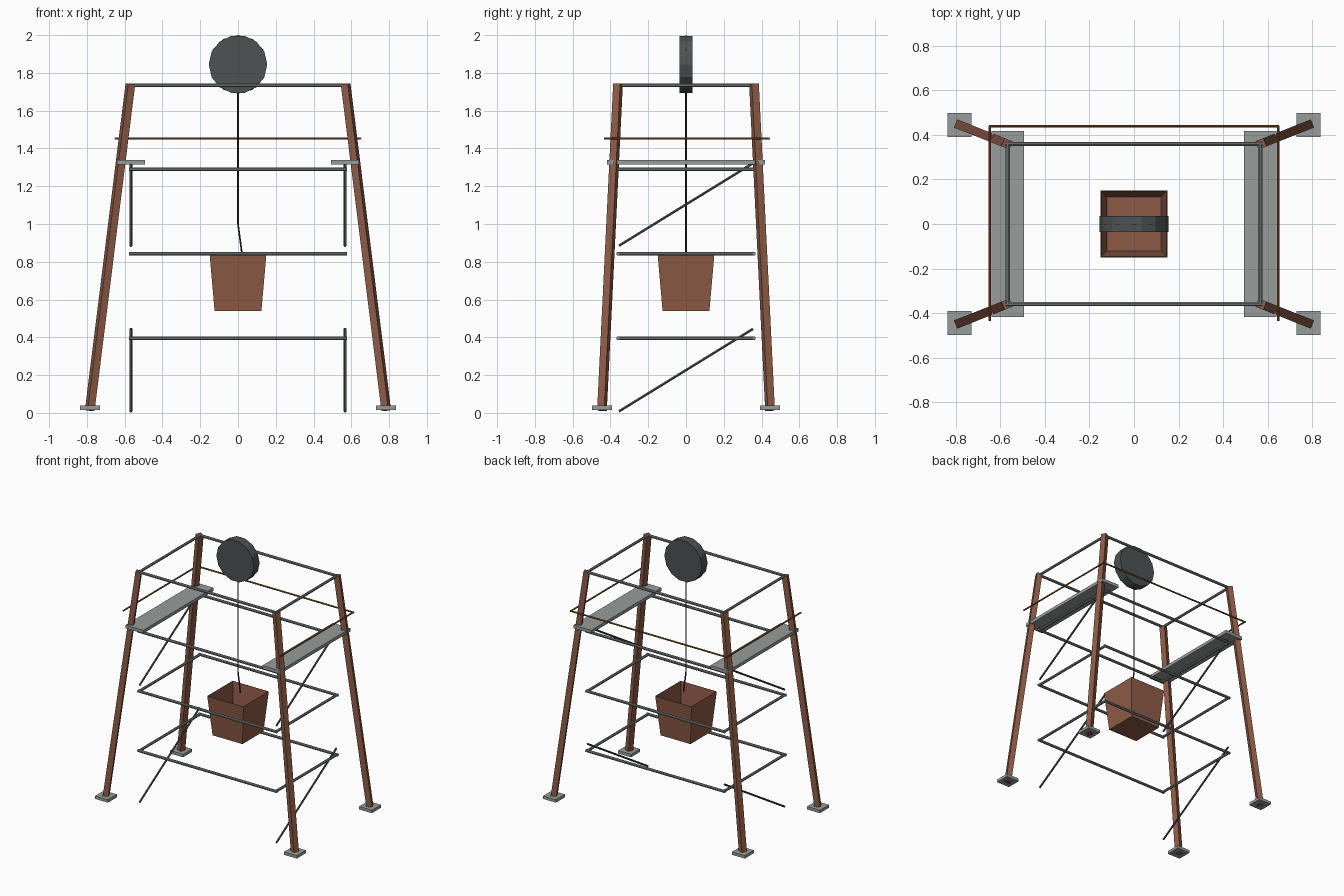
import bpy, bmesh, math
from mathutils import Vector, Matrix

cube = bpy.data.objects.get("Cube")
if cube:
    bpy.data.objects.remove(cube)


def material(name, rgb):
    m = bpy.data.materials.new(name)
    m.use_nodes = True
    m.diffuse_color = (*rgb, 1)
    m.node_tree.nodes["Principled BSDF"].inputs["Base Color"].default_value = (*rgb, 1)
    return m


WOOD = material("red brown wood", (0.27, 0.105, 0.063))
PLATE = material("pale grey plate", (0.31, 0.34, 0.325))
STEEL = material("grey steel", (0.23, 0.25, 0.25))
DARK = material("dark iron", (0.075, 0.085, 0.085))
BRACE = material("brace iron", (0.09, 0.095, 0.095))
RAIL = material("orange brown rail", (0.27, 0.1, 0.02))
ROPE = material("black rope", (0.025, 0.025, 0.025))


def finish(name, bm, mat):
    bmesh.ops.recalc_face_normals(bm, faces=bm.faces)
    mesh = bpy.data.meshes.new(name)
    bm.to_mesh(mesh)
    bm.free()
    mesh.materials.append(mat)
    obj = bpy.data.objects.new(name, mesh)
    bpy.context.collection.objects.link(obj)
    return obj


def box(name, centre, size, mat):
    bm = bmesh.new()
    bmesh.ops.create_cube(bm, size=1, matrix=Matrix.Translation(centre) @ Matrix.Diagonal((*size, 1)))
    return finish(name, bm, mat)


def bar(name, points, radius, sides, mat):
    """Straight prisms joined end to end along the points."""
    bm = bmesh.new()
    for a, b in zip(points, points[1:]):
        a, b = Vector(a), Vector(b)
        d = b - a
        spin = math.pi / sides
        place = Matrix.Translation((a + b) / 2) @ d.to_track_quat("Z", "Y").to_matrix().to_4x4()
        bmesh.ops.create_cone(bm, cap_ends=True, segments=sides, radius1=radius, radius2=radius,
                              depth=d.length, matrix=place @ Matrix.Rotation(spin, 4, "Z"))
    return finish(name, bm, mat)


# Splayed legs with foot pads
for sx, side in ((1, "left"), (-1, "right")):
    for sy, end in ((-1, "front"), (1, "back")):
        bar(f"{end}_{side}_leg", [(sx * 0.785, sy * 0.445, 0.012), (sx * 0.57, sy * 0.36, 1.74)],
            0.028, 4, WOOD)
        box(f"{end}_{side}_foot", (sx * 0.783, sy * 0.445, 0.027), (0.107, 0.107, 0.022), PLATE)

# Rectangular beam frames
X, Y = 0.567, 0.36
for i, z in enumerate((0.395, 0.842, 1.29, 1.735)):
    for s in (-1, 1):
        bar(f"frame_{i}_long_beam", [(-X - 0.01, s * Y, z), (X + 0.01, s * Y, z)], 0.01, 8, STEEL)
        bar(f"frame_{i}_cross_beam", [(s * X, -Y, z), (s * X, Y, z)], 0.01, 8, STEEL)

# Side braces, platforms and guard rails
for s, side in ((1, "left"), (-1, "right")):
    for z in (0.008, 0.885):
        bar(f"{side}_brace", [(s * X, -0.355, z), (s * X, 0.355, z + 0.437)], 0.0075, 6, BRACE)
    box(f"{side}_platform", (s * 0.567, 0, 1.328), (0.147, 0.835, 0.024), PLATE)
    bar(f"{side}_guard_rail", [(s * 0.647, -0.435, 1.452), (s * 0.647, 0.44, 1.452)], 0.006, 8, RAIL)
bar("back_guard_rail", [(-0.652, 0.44, 1.452), (0.652, 0.44, 1.452)], 0.006, 8, RAIL)

# Hoist wheel with a thin band sunk into its rim
bm = bmesh.new()
upright = Matrix.Translation((0, 0, 1.845)) @ Matrix.Rotation(math.pi / 2, 4, "X")
bmesh.ops.create_cone(bm, cap_ends=True, segments=14, radius1=0.155, radius2=0.155, depth=0.07,
                      matrix=upright @ Matrix.Rotation(math.pi / 2, 4, "Z"))
for v in bm.verts:
    v.co.z = min(v.co.z, 2.0)
finish("hoist_wheel", bm, DARK)

bm = bmesh.new()
SEG, SIDES = 12, 6
rings = []
for i in range(SEG):
    a = math.tau * i / SEG
    ring = []
    for j in range(SIDES):
        b = math.tau * j / SIDES
        r = 0.149 + 0.006 * math.cos(b)
        ring.append(bm.verts.new((r * math.cos(a), 0.006 * math.sin(b), 1.845 + r * math.sin(a))))
    rings.append(ring)
for i in range(SEG):
    p, q = rings[i], rings[(i + 1) % SEG]
    for j in range(SIDES):
        k = (j + 1) % SIDES
        bm.faces.new((p[j], p[k], q[k], q[j]))
finish("wheel_band", bm, RAIL)

# Rope with a bent tail
bar("rope", [(0, 0, 1.7), (0, 0, 1.0), (0.02, 0, 0.85)], 0.005, 6, ROPE)

# Open tapered bucket
bm = bmesh.new()
loops = [[bm.verts.new((x * h, y * h, z)) for x, y in ((-1, -1), (1, -1), (1, 1), (-1, 1))]
         for h, z in ((0.15, 0.837), (0.124, 0.54), (0.122, 0.544), (0.147, 0.837))]
for lo, hi in zip(loops, loops[1:] + loops[:1]):
    if lo is loops[1]:
        continue
    for j in range(4):
        k = (j + 1) % 4
        bm.faces.new((lo[j], lo[k], hi[k], hi[j]))
bm.faces.new(loops[1])
bm.faces.new(loops[2])
finish("bucket", bm, WOOD)
